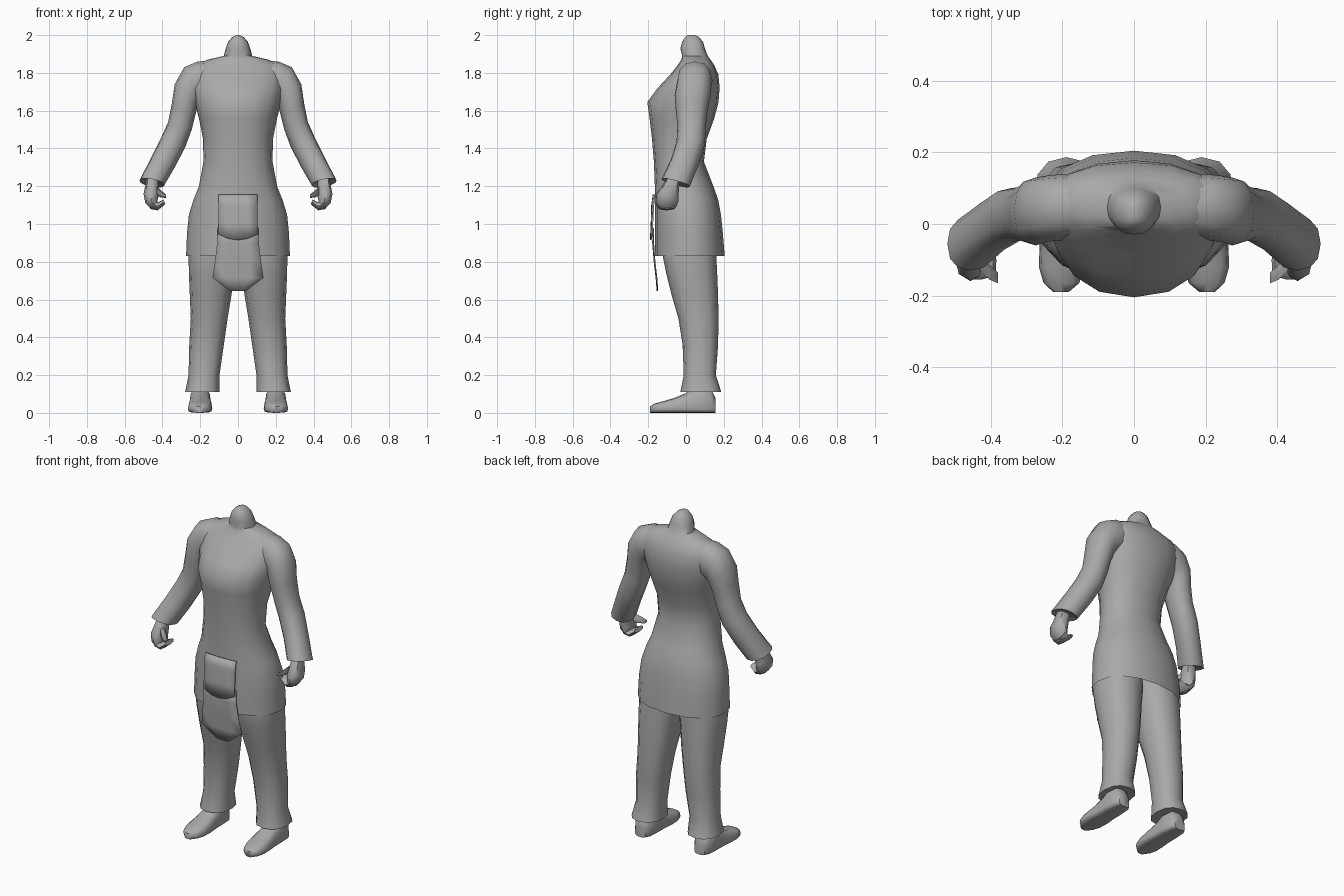
import bpy, bmesh, math
from mathutils import Vector as V

grey = bpy.data.materials.new("cloth grey")
grey.diffuse_color = (0.4, 0.4, 0.4, 1)


def finish(name, bm, angle=50):
    bmesh.ops.recalc_face_normals(bm, faces=bm.faces)
    me = bpy.data.meshes.new(name)
    bm.to_mesh(me)
    bm.free()
    ob = bpy.data.objects.new(name, me)
    bpy.context.collection.objects.link(ob)
    me.materials.append(grey)
    bpy.ops.object.select_all(action='DESELECT')
    ob.select_set(True)
    bpy.context.view_layer.objects.active = ob
    bpy.ops.object.shade_smooth_by_angle(angle=math.radians(angle))
    return ob


def loft(name, rings, n=14, p=0.85, caps=(True, True), side=1, angle=50):
    """Skin rings of (centre, side vector, front vector, back vector)."""
    bm = bmesh.new()
    loops = []
    for c, u, f, b in rings:
        loop = []
        for i in range(n):
            a = 2 * math.pi * i / n
            cs, sn = math.cos(a), math.sin(a)
            k = math.copysign(abs(cs) ** p, cs)
            q = c + u * k + (b if sn > 0 else f) * abs(sn) ** p
            loop.append(bm.verts.new((q.x * side, q.y, q.z)))
        loops.append(loop)
    for lo, hi in zip(loops, loops[1:]):
        for i in range(n):
            j = (i + 1) % n
            bm.faces.new((lo[i], lo[j], hi[j], hi[i]))
    if caps[0]:
        bm.faces.new(loops[0])
    if caps[1]:
        bm.faces.new(loops[-1])
    return finish(name, bm, angle)


def flat_ring(z, x0, x1, yf, yb, yc=None):
    """Level ring from its extents in x and y."""
    yc = (yf + yb) / 2 if yc is None else yc
    return (V(((x0 + x1) / 2, yc, z)), V(((x1 - x0) / 2, 0, 0)),
            V((0, yf - yc, 0)), V((0, yb - yc, 0)))


def limb_ring(ox, oz, ix, iz, yf, yb, tilt=0.0):
    """Slanted ring from its outer and inner points."""
    o, i = V((ox, 0, oz)), V((ix, 0, iz))
    b = V((0, (yb - yf) / 2, -tilt))
    return ((o + i) / 2 + V((0, (yf + yb) / 2, 0)), (o - i) / 2, -b, b)


# Tunic with open hem, chest, shoulders and neck: z, half width, front, back, widest y
body = [(0.83, .275, -.165, .205, .02), (0.95, .27, -.165, .195, .02),
        (1.05, .26, -.165, .185, .01), (1.13, .235, -.165, .17, .0),
        (1.20, .207, -.165, .145, -.01), (1.33, .183, -.17, .095, -.03),
        (1.45, .185, -.18, .11, -.02), (1.56, .207, -.193, .15, .0),
        (1.645, .23, -.205, .172, .02), (1.72, .245, -.15, .178, .04),
        (1.79, .25, -.085, .172, .05), (1.84, .23, -.045, .15, .055),
        (1.87, .16, -.025, .13, .05), (1.89, .075, -.02, .115, .045),
        (1.93, .065, -.03, .10, .04), (1.965, .052, -.02, .09, .035),
        (1.99, .03, -.005, .068, .032), (2.0, .01, .01, .05, .03)]
loft("tunic_torso", [flat_ring(z, -w, w, f, b, c) for z, w, f, b, c in body],
     n=16, p=0.9, caps=(False, True))

for s, tag in ((1, "left"), (-1, "right")):
    # Sleeve from inside the shoulder to the flared cuff
    arm = [(.15, 1.865, .14, 1.68, -.03, .13), (.215, 1.86, .18, 1.66, -.045, .14),
           (.285, 1.83, .205, 1.645, -.05, .135), (.335, 1.74, .215, 1.62, -.06, .13),
           (.35, 1.64, .225, 1.58, -.055, .115), (.37, 1.54, .245, 1.50, -.045, .105),
           (.41, 1.45, .28, 1.405, -.05, .10, .01), (.46, 1.35, .335, 1.30, -.08, .065, .015),
           (.522, 1.23, .39, 1.205, -.13, .02, .02), (.49, 1.235, .42, 1.225, -.10, -.02, .01)]
    loft(tag + "_sleeve", [limb_ring(*r) for r in arm], n=12, side=s)

    # Fist: palm, then fingers curling inward, then thumb
    palm = [(.485, 1.25, .42, 1.24, -.10, -.03), (.49, 1.21, .42, 1.20, -.125, -.035),
            (.50, 1.16, .42, 1.15, -.155, -.04), (.49, 1.11, .425, 1.13, -.16, -.04),
            (.455, 1.075, .425, 1.115, -.15, -.05)]
    loft(tag + "_palm", [limb_ring(*r) for r in palm], n=8, side=s)
    fingers = [(.465, 1.08, .45, 1.135, -.155, -.045), (.425, 1.072, .425, 1.115, -.155, -.05),
               (.385, 1.105, .395, 1.13, -.145, -.06)]
    loft(tag + "_fingers", [limb_ring(*r) for r in fingers], n=8, side=s)
    thumb = [(.43, 1.20, .43, 1.15, -.135, -.085), (.405, 1.175, .405, 1.14, -.158, -.11),
             (.38, 1.155, .38, 1.138, -.168, -.135)]
    loft(tag + "_thumb", [limb_ring(*r) for r in thumb], n=6, side=s)

    # Trouser leg with flared hem
    leg = [(.95, .0, .25, -.12, .15), (.84, .0, .262, -.125, .16), (.74, .018, .26, -.105, .165),
           (.62, .035, .255, -.075, .17), (.50, .055, .25, -.04, .172),
           (.36, .075, .258, -.018, .17), (.20, .098, .262, -.012, .158),
           (.11, .098, .28, -.03, .187), (.115, .15, .24, .02, .14)]
    loft(tag + "_trouser_leg", [flat_ring(*r) for r in leg], n=12, side=s)

    # Shoe skinned from heel to toe: y, centre x, half width, height
    shoe = [(.155, .20, .035, .08), (.13, .20, .053, .13), (.06, .20, .057, .14),
            (.0, .20, .058, .105), (-.06, .20, .064, .08), (-.12, .202, .064, .062),
            (-.165, .203, .05, .05), (-.19, .204, .022, .035)]
    loft(tag + "_shoe", [(V((x, y, .02)), V((w, 0, 0)), V((0, 0, -.02)), V((0, 0, h - .02)))
                         for y, x, w, h in shoe], n=12, p=0.65, side=s)


def flap(name, rows, thick):
    """Thin hanging cloth from rows of (z, half width, middle y, edge y, edge lift)."""
    bm = bmesh.new()
    grid = [[bm.verts.new((w * t, ym + (ye - ym) * t * t, z + lift * t * t))
             for t in (-1, -.5, 0, .5, 1)] for z, w, ym, ye, lift in rows]
    for a, b in zip(grid, grid[1:]):
        for i in range(4):
            bm.faces.new((a[i], b[i], b[i + 1], a[i + 1]))
    ob = finish(name, bm)
    mod = ob.modifiers.new("thickness", 'SOLIDIFY')
    mod.thickness = thick
    mod.offset = 0


# Front cloth hanging from the waist in two layers
flap("upper_front_flap", [(1.155, .103, -.172, -.165, 0), (1.10, .103, -.18, -.173, 0),
                          (1.0, .103, -.183, -.178, 0), (.915, .103, -.187, -.18, .03)], .008)
flap("lower_front_flap", [(.98, .108, -.174, -.172, 0), (.90, .11, -.176, -.172, 0),
                          (.80, .122, -.168, -.165, 0), (.715, .135, -.158, -.155, 0),
                          (.645, .04, -.152, -.15, 0)], .006)
